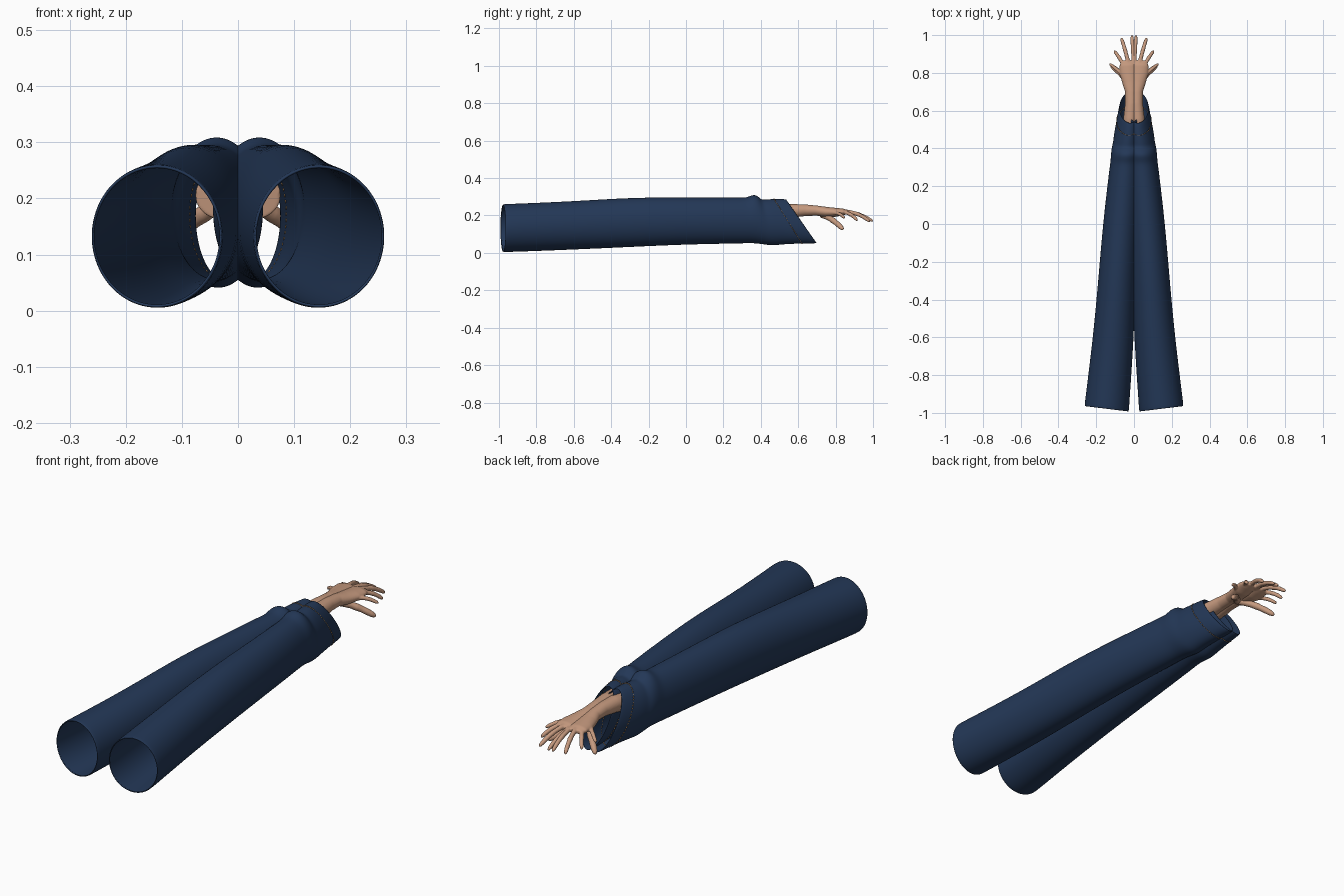
import bpy, bmesh, math
from mathutils import Vector

cube = bpy.data.objects.get("Cube")
if cube:
    bpy.data.objects.remove(cube)


def material(name, rgb, rough=0.8):
    m = bpy.data.materials.new(name)
    m.use_nodes = True
    m.diffuse_color = (*rgb, 1)
    bsdf = m.node_tree.nodes["Principled BSDF"]
    bsdf.inputs["Base Color"].default_value = (*rgb, 1)
    bsdf.inputs["Roughness"].default_value = rough
    return m


NAVY = material("navy cloth", (0.017, 0.039, 0.095))
SKIN = material("skin", (0.56, 0.32, 0.21))
THREAD = material("orange thread", (0.55, 0.30, 0.12))


def finish(bm, name, mat):
    bmesh.ops.recalc_face_normals(bm, faces=bm.faces)
    mesh = bpy.data.meshes.new(name)
    bm.to_mesh(mesh)
    bm.free()
    mesh.materials.append(mat)
    for p in mesh.polygons:
        p.use_smooth = True
    ob = bpy.data.objects.new(name, mesh)
    bpy.context.collection.objects.link(ob)
    return ob


def loft(bm, rings, cap):
    rows = [[bm.verts.new(p) for p in ring] for ring in rings]
    n = len(rows[0])
    for a, b in zip(rows, rows[1:]):
        for i in range(n):
            j = (i + 1) % n
            bm.faces.new((a[i], a[j], b[j], b[i]))
    if cap:
        bm.faces.new(rows[0][::-1])
        bm.faces.new(rows[-1])


# Sleeve stations: y, bottom z, top z, outer x, inner x, hem slant, end skew
STITCH = (0.545, 0.05, 0.289, 0.092, -0.04, 0.075, 0)
SLEEVE = [
    (-0.975, 0.012, 0.253, 0.255, 0.034, 0, 0.014),
    (-0.983, 0.004, 0.261, 0.263, 0.027, 0, 0.014),
    (-0.95, 0.004, 0.262, 0.26, 0.025, 0, 0.012),
    (-0.6, 0.017, 0.276, 0.217, 0.0, 0, 0),
    (-0.28, 0.032, 0.298, 0.188, -0.01, 0, 0),
    (0.0, 0.045, 0.296, 0.165, -0.025, 0, 0),
    (0.28, 0.05, 0.296, 0.132, -0.038, 0, 0),
    (0.335, 0.052, 0.295, 0.124, -0.04, 0.01, 0),
    (0.37, 0.05, 0.314, 0.122, -0.045, 0.01, 0),
    (0.405, 0.044, 0.304, 0.118, -0.045, 0.02, 0),
    (0.435, 0.038, 0.283, 0.11, -0.04, 0.03, 0),
    (0.47, 0.046, 0.286, 0.107, -0.04, 0.045, 0),
    STITCH,
    (0.62, 0.05, 0.288, 0.078, -0.037, 0.082, 0),
]


def sleeve_point(st, a, s, grow=0.0):
    y, zb, zt, xo, xi, slant, skew = st
    c, n = math.cos(a), math.sin(a)
    x = (xo + xi) / 2 + ((xo - xi) / 2 + grow) * c
    z = (zb + zt) / 2 + ((zt - zb) / 2 + grow) * n
    return Vector((s * x, y - slant * n + skew * c, z))


def build_sleeve(side, s):
    bm = bmesh.new()
    n = 32
    loft(bm, [[sleeve_point(st, math.tau * i / n, s) for i in range(n)]
              for st in SLEEVE], False)
    ob = finish(bm, side + "_sleeve", NAVY)
    sol = ob.modifiers.new("cloth thickness", "SOLIDIFY")
    sol.thickness = 0.005
    sol.offset = -1
    sub = ob.modifiers.new("smooth cloth", "SUBSURF")
    sub.levels = sub.render_levels = 2


# Dashed seam running parallel to the slanted hem
def build_stitching(side, s):
    bm = bmesh.new()
    count = 64
    step = math.tau / count
    half = 0.0016
    for k in range(count):
        ends = []
        for a in (k * step, (k + 0.5) * step):
            ends.append([sleeve_point(STITCH, a, s, g) + Vector((0, dy, 0))
                         for g, dy in ((-0.007, -half), (0.0015, -half),
                                       (0.0015, half), (-0.007, half))])
        loft(bm, ends, True)
    finish(bm, side + "_cuff_stitching", THREAD)


# Round tube following a path of (x, y, z, half width, half height)
def tube(bm, path, s, n=14):
    pts = [Vector((s * p[0], p[1], p[2])) for p in path]
    rings = []
    for i, p in enumerate(path):
        t = (pts[min(i + 1, len(pts) - 1)] - pts[max(i - 1, 0)]).normalized()
        right = t.cross(Vector((0, 0, 1))).normalized()
        up = right.cross(t)
        rings.append([pts[i] + right * p[3] * math.cos(math.tau * k / n)
                      + up * p[4] * math.sin(math.tau * k / n) for k in range(n)])
    loft(bm, rings, True)


# Digit with knuckle swell and rounded tip
def digit(bm, base, mid, tip, r, s):
    a, b, c = Vector(base), Vector(mid), Vector(tip)
    path = []
    for t, f in ((0, 1.15), (0.2, 1.05), (0.4, 0.95), (0.52, 1.05), (0.65, 0.92),
                 (0.78, 0.93), (0.9, 0.84), (0.97, 0.6), (1, 0.25)):
        p = a * (1 - t) ** 2 + b * 2 * t * (1 - t) + c * t * t
        path.append((*p, r * f, r * f))
    tube(bm, path, s)


ARM = [
    (0.035, 0.42, 0.205, 0.042, 0.042),
    (0.02, 0.56, 0.225, 0.036, 0.037),
    (0.015, 0.64, 0.228, 0.032, 0.031),
    (0.016, 0.70, 0.226, 0.031, 0.027),
    (0.022, 0.75, 0.219, 0.040, 0.027),
    (0.030, 0.80, 0.217, 0.046, 0.024),
    (0.033, 0.84, 0.219, 0.044, 0.018),
    (0.033, 0.865, 0.218, 0.034, 0.010),
]
FINGERS = [
    ((0.001, 0.835, 0.218), (0.006, 0.92, 0.222), (0.011, 1.0, 0.168), 0.0105),
    ((0.027, 0.84, 0.221), (0.045, 0.92, 0.222), (0.067, 0.985, 0.165), 0.0108),
    ((0.049, 0.83, 0.219), (0.075, 0.88, 0.218), (0.105, 0.917, 0.172), 0.0102),
    ((0.062, 0.79, 0.214), (0.095, 0.825, 0.214), (0.13, 0.848, 0.185), 0.0092),
    ((0.0, 0.725, 0.205), (-0.055, 0.785, 0.185), (-0.122, 0.84, 0.125), 0.0155),
]


def build_hand(side, s):
    bm = bmesh.new()
    tube(bm, ARM, s, 24)
    for base, mid, tip, r in FINGERS:
        digit(bm, base, mid, tip, r, s)
    ob = finish(bm, side + "_hand", SKIN)
    rem = ob.modifiers.new("merge digits", "REMESH")
    rem.mode = "VOXEL"
    rem.voxel_size = 0.0035
    rem.use_smooth_shade = True
    smo = ob.modifiers.new("soften", "SMOOTH")
    smo.factor = 0.5
    smo.iterations = 4


for side, s in (("left", 1), ("right", -1)):
    build_sleeve(side, s)
    build_stitching(side, s)
    build_hand(side, s)
